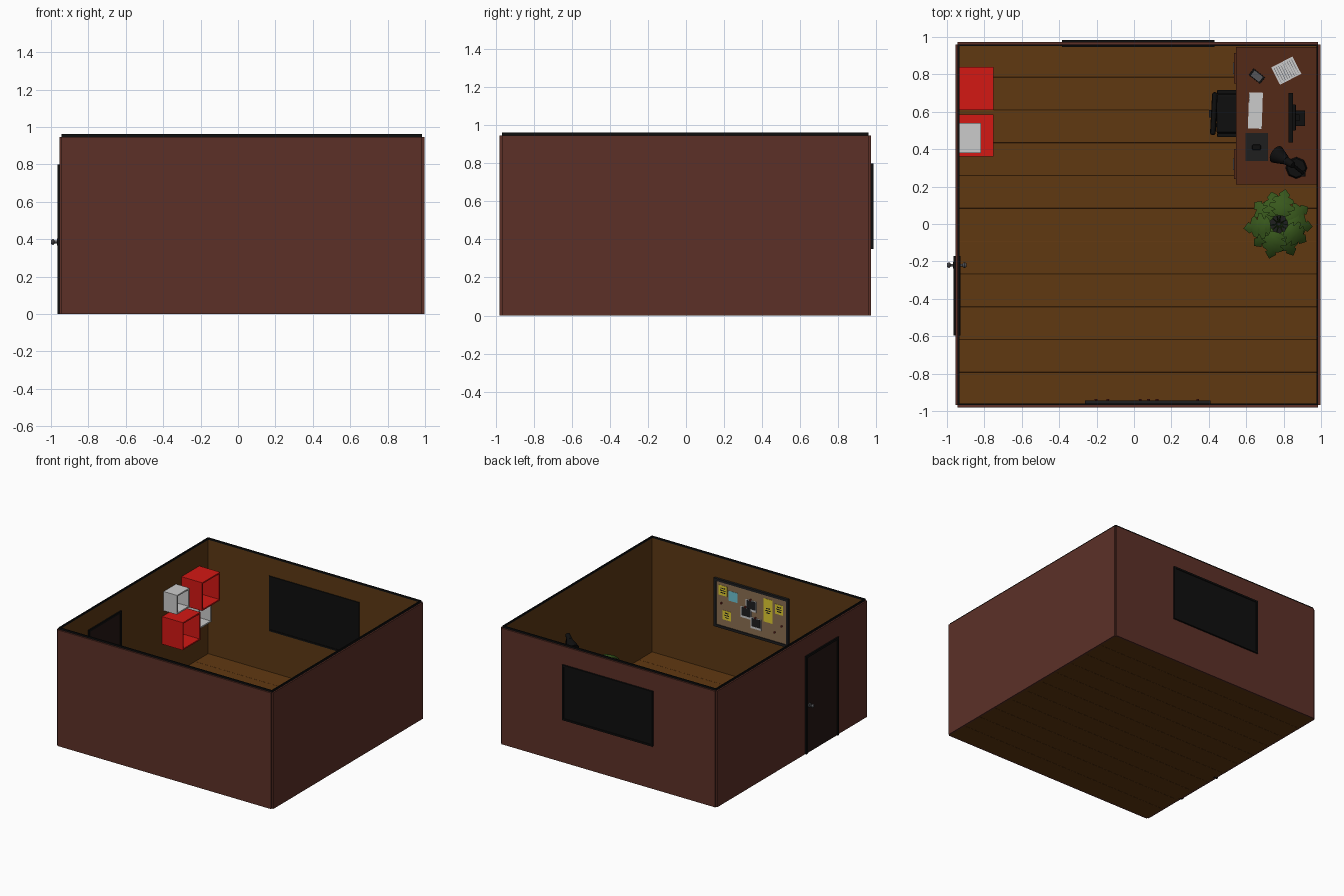
import bpy, bmesh, math, random
from mathutils import Vector, Matrix

if "Cube" in bpy.data.objects:
    bpy.data.objects.remove(bpy.data.objects["Cube"])

random.seed(4)


def mat(name, r, g, b):
    m = bpy.data.materials.new(name)
    m.diffuse_color = [((c / 255 + 0.055) / 1.055) ** 2.4 for c in (r, g, b)] + [1]
    m.use_nodes = True
    m.node_tree.nodes["Principled BSDF"].inputs["Base Color"].default_value = m.diffuse_color
    return m


BRICK = mat("outer_wall_red_brown", 92, 48, 39)
WOOD = mat("floor_wood", 96, 56, 17)
LINING = mat("inner_wall", 92, 57, 20)
BLACK = mat("black", 14, 14, 14)
DARK = mat("dark_grey", 30, 30, 31)
DOOR = mat("door_brown", 38, 23, 19)
DESK = mat("desk_wood", 84, 41, 23)
RED = mat("shelf_red", 212, 24, 20)
LIGHT = mat("light_grey", 188, 188, 188)
METAL = mat("metal", 85, 85, 88)
CORK = mat("cork", 140, 112, 82)
YELLOW = mat("note_yellow", 226, 205, 50)
CYAN = mat("note_cyan", 110, 195, 210)
PIN = mat("pin_red", 120, 40, 35)
GREEN = mat("leaf_green", 56, 88, 28)


def finish(name, bm, m, bevel=0, smooth=False):
    bmesh.ops.recalc_face_normals(bm, faces=bm.faces[:])
    me = bpy.data.meshes.new(name)
    bm.to_mesh(me)
    bm.free()
    ob = bpy.data.objects.new(name, me)
    bpy.context.collection.objects.link(ob)
    me.materials.append(m)
    if smooth:
        bpy.context.view_layer.objects.active = ob
        ob.select_set(True)
        bpy.ops.object.shade_smooth_by_angle(angle=math.radians(40))
        ob.select_set(False)
    if bevel:
        mod = ob.modifiers.new("bevel", 'BEVEL')
        mod.width, mod.segments = bevel, 2
    return ob


# Boxes given as (x0, x1, y0, y1, z0, z1), several per object
def boxes(name, m, *spans, bevel=0, turn=0):
    bm = bmesh.new()
    s0 = spans[0]
    c = Vector(((s0[0] + s0[1]) / 2, (s0[2] + s0[3]) / 2, 0)) if turn else Vector()
    for x0, x1, y0, y1, z0, z1 in spans:
        mid = Vector(((x0 + x1) / 2, (y0 + y1) / 2, (z0 + z1) / 2)) - c
        size = Matrix.Diagonal((x1 - x0, y1 - y0, z1 - z0, 1))
        bmesh.ops.create_cube(bm, size=1, matrix=Matrix.Translation(mid) @ size)
    ob = finish(name, bm, m, bevel)
    ob.location, ob.rotation_euler.z = c, math.radians(turn)
    return ob


# Tapered rods given as (start, end, start radius, end radius)
def rods(name, m, *parts, sides=12):
    bm = bmesh.new()
    for a, b, r0, r1 in parts:
        a, b = Vector(a), Vector(b)
        rot = (b - a).to_track_quat('Z', 'Y').to_matrix().to_4x4()
        bmesh.ops.create_cone(bm, cap_ends=True, segments=sides, radius1=r0, radius2=r1,
                              depth=(b - a).length, matrix=Matrix.Translation((a + b) / 2) @ rot)
    return finish(name, bm, m, smooth=True)


# Four bars round a rectangle, in the order: two uprights, two rails
def frame(axis, a0, a1, u0, u1, z0, z1, w):
    bars = [(u0, u0 + w, z0, z1), (u1 - w, u1, z0, z1),
            (u0 + w, u1 - w, z1 - w, z1), (u0 + w, u1 - w, z0, z0 + w)]
    return [(a0, a1, *b) if axis == 'x' else (*b[:2], a0, a1, *b[2:]) for b in bars]


# Room shell
X0, X1, Y0, Y1 = -0.943, 0.985, -0.968, 0.96
T, H = 0.012, 0.947
boxes("outer_walls", BRICK, (X0 - T, X0, Y0, Y1, 0, H), (X1, X1 + T, Y0, Y1, 0, H),
      (X0, X1, Y0 - T, Y0, 0, H), (X0, X1, Y1, Y1 + T, 0, H))
for nm, m, w, z0, z1 in (("inner_wall", LINING, 0.006, 0.0, H), ("wall_cap", BLACK, 0.009, H, 0.962)):
    boxes(nm, m, (X0, X0 + w, Y0, Y1, z0, z1), (X1 - w, X1, Y0, Y1, z0, z1),
          (X0 + w, X1 - w, Y0, Y0 + w, z0, z1), (X0 + w, X1 - w, Y1 - w, Y1, z0, z1))
N = 11
step = (Y1 - Y0) / N
boxes("floor_planks", WOOD, *[(X0, X1, Y0 + i * step, Y0 + (i + 1) * step, 0, 0.016)
                              for i in range(N)], bevel=0.002)

# Window and door
boxes("window_frame", BLACK, *frame('y', 0.947, 0.985, -0.385, 0.43, 0.35, 0.80, 0.014))
boxes("window_pane", BLACK, (-0.375, 0.42, 0.951, 0.979, 0.36, 0.79))
boxes("door_frame", BLACK, *frame('x', -0.966, -0.928, -0.595, -0.172, 0, 0.80, 0.018)[:3])
boxes("door_panel", DOOR, (-0.960, -0.932, -0.577, -0.19, 0.002, 0.782))
for nm, s in (("outer_door_knob", -1), ("inner_door_knob", 1)):
    px = lambda d: (-0.948 + s * d, -0.22, 0.385)
    rods(nm, METAL, (px(0.01), px(0.02), 0.018, 0.018), (px(0.018), px(0.035), 0.007, 0.007),
         (px(0.032), px(0.041), 0.009, 0.016), (px(0.041), px(0.052), 0.016, 0.010), sides=16)

# Open cube shelves on the left wall
for nm, m, depth, y0, y1, z0, z1 in (
        ("upper_red_shelf", RED, 0.187, 0.61, 0.84, 0.545, 0.775),
        ("lower_red_shelf", RED, 0.187, 0.36, 0.585, 0.32, 0.545),
        ("upper_grey_shelf", LIGHT, 0.120, 0.38, 0.54, 0.585, 0.742),
        ("lower_grey_shelf", LIGHT, 0.120, 0.665, 0.825, 0.357, 0.515)):
    boxes(nm, m, *frame('x', -0.937, -0.937 + depth, y0, y1, z0, z1, 0.011))

# Pin board with notes on the front wall
boxes("board_frame", DARK, *frame('y', -0.965, -0.943, -0.262, 0.41, 0.386, 0.78, 0.02))
boxes("board_cork", CORK, (-0.245, 0.392, -0.964, -0.95, 0.40, 0.765))


def on_board(x, z, w, h, d0, d1):
    return (x - w / 2, x + w / 2, -0.951 + d0, -0.951 + d1, z - h / 2, z + h / 2)


notes = [(0.332, 0.693, 0.08, 0.08), (0.296, 0.498, 0.075, 0.075),
         (-0.076, 0.637, 0.08, 0.19), (-0.176, 0.673, 0.07, 0.08)]
photos = [(0.078, 0.637), (0.123, 0.568), (0.033, 0.502)]
boxes("yellow_notes", YELLOW, *[on_board(*n, 0, 0.003) for n in notes])
boxes("cyan_note", CYAN, on_board(0.241, 0.667, 0.08, 0.08, 0, 0.003))
boxes("note_lines", DARK, *[on_board(x, z + k * 0.018, w * (0.6 - 0.15 * abs(k)), 0.007, 0.003, 0.004)
                            for x, z, w, h in notes for k in (-1, 0, 1)])
boxes("photo_borders", LIGHT, *[on_board(x, z, 0.095, 0.09, 0, 0.003) for x, z in photos])
boxes("photos", DARK, *[on_board(x, z + 0.006, 0.08, 0.068, 0.003, 0.004) for x, z in photos])
pins = [(0.341, 0.592), (-0.14, 0.482), (-0.203, 0.548)] + [(x, z + 0.05) for x, z in photos]
rods("board_pins", PIN, *[((x, -0.951, z), (x, -0.936, z), 0.005, 0.008) for x, z in pins], sides=8)

# Desk with two drawer pedestals
D = 0.32
boxes("desk_top", DESK, (0.545, 0.978, 0.21, 0.947, D - 0.025, D))
boxes("desk_back_panel", DESK, (0.95, 0.965, 0.405, 0.745, 0.12, D - 0.025))
for nm, y0, y1 in (("near", 0.235, 0.405), ("far", 0.745, 0.92)):
    boxes(nm + "_pedestal", DESK, (0.552, 0.965, y0, y1, 0.016, D - 0.025))
    rows = [0.025 + 0.089 * k for k in range(3)]
    boxes(nm + "_drawers", DESK, *[(0.535, 0.552, y0 + 0.005, y1 - 0.005, z, z + 0.083) for z in rows])
    ym = (y0 + y1) / 2
    boxes(nm + "_handles", METAL, *[(0.528, 0.535, ym - 0.03, ym + 0.03, z + 0.045, z + 0.055) for z in rows])

# Things on the desk
boxes("monitor", BLACK, (0.826, 0.85, 0.435, 0.70, D + 0.055, D + 0.225),
      (0.85, 0.865, 0.50, 0.64, D + 0.09, D + 0.19), bevel=0.003)
boxes("monitor_stand", BLACK, (0.865, 0.885, 0.55, 0.585, D + 0.008, D + 0.15),
      (0.835, 0.915, 0.525, 0.607, D, D + 0.01))
boxes("keyboard", LIGHT, (0.612, 0.686, 0.51, 0.703, D, D + 0.008), turn=-2)
boxes("keyboard_keys", LIGHT, *[(0.616 + r * 0.0135, 0.627 + r * 0.0135, 0.515 + k * 0.0142, 0.527 + k * 0.0142,
                                 D + 0.008, D + 0.012) for r in range(5) for k in range(13)])
boxes("mouse_pad", DARK, (0.595, 0.716, 0.337, 0.487, D, D + 0.004), bevel=0.001)
boxes("mouse", BLACK, (0.632, 0.678, 0.395, 0.425, D + 0.004, D + 0.02), bevel=0.007)
boxes("phone", BLACK, (0.618, 0.696, 0.768, 0.812, D, D + 0.008), turn=-38, bevel=0.002)
boxes("phone_screen", METAL, (0.629, 0.685, 0.773, 0.807, D + 0.008, D + 0.009), turn=-38)
boxes("paper", LIGHT, (0.75, 0.878, 0.768, 0.872, D, D + 0.003), turn=27)
boxes("paper_lines", METAL, (0.813, 0.815, 0.775, 0.865, D + 0.003, D + 0.004),
      *[(0.813 + k * 0.013, 0.815 + k * 0.013, 0.776, 0.862, D + 0.003, D + 0.004)
        for k in (-4, -3, -2, -1, 1, 2, 3, 4)], turn=27)

# Desk lamp
rods("lamp_base", BLACK, ((0.868, 0.30, D), (0.868, 0.30, D + 0.02), 0.058, 0.05), sides=8)
knee, elbow = (0.905, 0.27, 0.50), (0.845, 0.318, 0.675)
rods("lamp_arm", BLACK, ((0.868, 0.30, D + 0.02), knee, 0.008, 0.008), (knee, elbow, 0.008, 0.008),
     ((0.905, 0.255, 0.50), (0.905, 0.285, 0.50), 0.013, 0.013))
rods("lamp_shade", BLACK, ((0.85, 0.314, 0.682), (0.815, 0.338, 0.655), 0.017, 0.022),
     ((0.815, 0.338, 0.655), (0.762, 0.372, 0.61), 0.022, 0.05), sides=16)

# Office chair
cx, cy = 0.54, 0.59
boxes("chair_seat", BLACK, (cx - 0.10, cx + 0.11, cy - 0.105, cy + 0.105, 0.185, 0.22), bevel=0.012)
back = boxes("chair_back", BLACK, (0.412, 0.442, cy - 0.115, cy + 0.115, 0.26, 0.50), bevel=0.012, turn=-3)
boxes("chair_back_support", DARK, (0.402, 0.414, cy - 0.02, cy + 0.02, 0.18, 0.40),
      (0.402, cx, cy - 0.02, cy + 0.02, 0.168, 0.186))
boxes("chair_arms", BLACK, *[b for s in (-1, 1) for b in (
    (0.445, 0.59, cy + s * 0.115 - 0.011, cy + s * 0.115 + 0.011, 0.27, 0.285),
    (0.52, 0.54, cy + s * 0.115 - 0.007, cy + s * 0.115 + 0.007, 0.19, 0.27))], bevel=0.003)
feet = [(cx + 0.105 * math.cos(a), cy + 0.105 * math.sin(a)) for a in [k * math.tau / 5 for k in range(5)]]
rods("chair_base", DARK, ((cx, cy, 0.05), (cx, cy, 0.185), 0.014, 0.011),
     *[((cx, cy, 0.065), (x, y, 0.048), 0.012, 0.008) for x, y in feet])
rods("chair_casters", BLACK, *[((x, y - 0.01, 0.032), (x, y + 0.01, 0.032), 0.016, 0.016) for x, y in feet])

# Potted plant with notched, drooping leaves
P = Vector((0.775, 0, 0))
rods("plant_pot", DARK, (P + Vector((0, 0, 0.016)), P + Vector((0, 0, 0.14)), 0.05, 0.068))
stems, bm = [], bmesh.new()
for k in range(10):
    a = k * math.tau / 10 + random.uniform(-0.15, 0.15)
    out, side = Vector((math.cos(a), math.sin(a), 0)), Vector((-math.sin(a), math.cos(a), 0))
    top, reach = random.uniform(0.30, 0.42), random.uniform(0.125, 0.15)
    rows = []
    for i in range(16):
        t = i / 15
        w = 0.068 * math.sin(math.pi * (0.06 + 0.94 * t) ** 0.75) * (0.55 if i % 4 == 3 else 1) + 0.001
        spine = P + out * (0.045 + reach * t) + Vector((0, 0, top + 0.03 * t - 0.10 * t * t))
        rows.append([bm.verts.new(spine + side * w * s + Vector((0, 0, -0.25 * w * abs(s))))
                     for s in (-1, -0.5, 0, 0.5, 1)])
    for r0, r1 in zip(rows, rows[1:]):
        for j in range(4):
            bm.faces.new((r0[j], r0[j + 1], r1[j + 1], r1[j]))
    stems.append((P + out * 0.012 + Vector((0, 0, 0.13)), P + out * 0.05 + Vector((0, 0, top)), 0.005, 0.003))
finish("plant_leaves", bm, GREEN, smooth=True)
rods("plant_stems", GREEN, *stems, sides=6)
